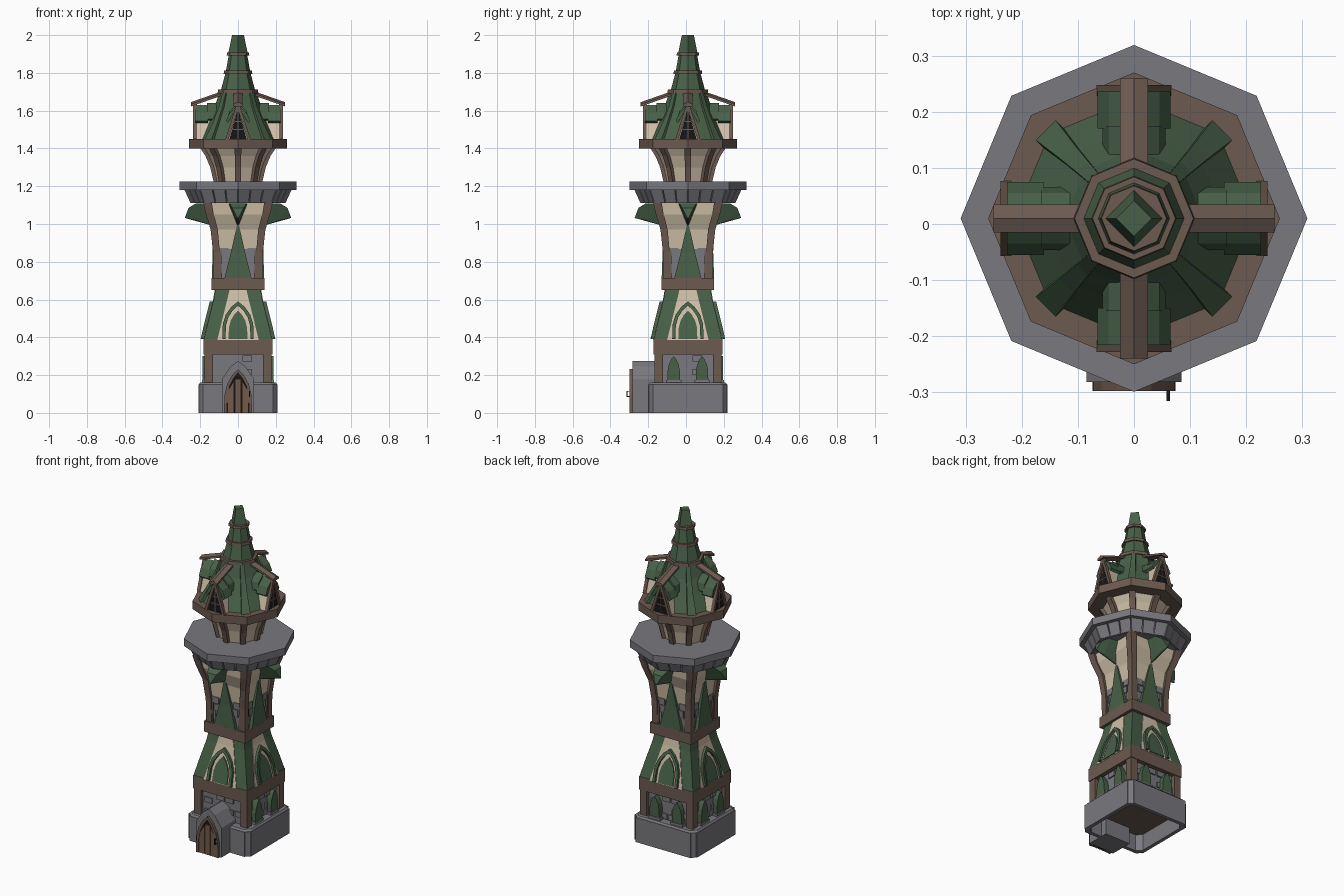
import bpy, bmesh, math, random
from mathutils import Vector

if "Cube" in bpy.data.objects:
    bpy.data.objects.remove(bpy.data.objects["Cube"])
random.seed(4)

def material(name, r, g, b):
    m = bpy.data.materials.new(name)
    m.diffuse_color = (r, g, b, 1)
    m.use_nodes = True
    m.node_tree.nodes["Principled BSDF"].inputs["Base Color"].default_value = m.diffuse_color
    return m

GREEN = material("moss green", 0.065, 0.118, 0.065)
BROWN = material("timber brown", 0.15, 0.102, 0.08)
DOOR = material("door wood", 0.17, 0.105, 0.07)
GRAY = material("stone gray", 0.19, 0.19, 0.21)
CREAM = material("plaster cream", 0.62, 0.52, 0.39)
BLACK = material("window black", 0.008, 0.008, 0.008)

FRONT = [-90]
QUAD = [-90, 0, 90, 180]
DIAG = [-45, 45, 135, 225]
OCT = QUAD + DIAG
CENTRE_Y = 0.01

def build(name, mat, pieces, angles=QUAD):
    """Convex pieces given as (sideways, outward, z), repeated round the tower."""
    bm = bmesh.new()
    for deg in angles:
        a = math.radians(deg)
        d, t = Vector((math.cos(a), math.sin(a), 0)), Vector((-math.sin(a), math.cos(a), 0))
        for pts in pieces:
            vs = [bm.verts.new(d * p[1] + t * p[0] + Vector((0, 0, p[2]))) for p in pts]
            bmesh.ops.convex_hull(bm, input=vs)
    loose = [v for v in bm.verts if not v.link_faces]
    bmesh.ops.delete(bm, geom=loose, context='VERTS')
    bmesh.ops.dissolve_limit(bm, angle_limit=0.01, verts=bm.verts[:], edges=bm.edges[:])
    bmesh.ops.recalc_face_normals(bm, faces=bm.faces[:])
    me = bpy.data.meshes.new(name)
    bm.to_mesh(me)
    bm.free()
    me.materials.append(mat)
    ob = bpy.data.objects.new(name, me)
    ob.location.y = CENTRE_Y
    bpy.context.collection.objects.link(ob)
    return ob

def box(t0, t1, r0, r1, z0, z1):
    return [(t, r, z) for t in (t0, t1) for r in (r0, r1) for z in (z0, z1)]

def mirror(pieces):
    return pieces + [[(-t, r, z) for t, r, z in p] for p in pieces]

def chain(sections):
    return [a + b for a, b in zip(sections, sections[1:])]

def loft(name, mat, rings, n=8):
    """Stacked n-sided rings of (z, size): corner radius, or half width for squares."""
    k, off = (math.sqrt(2), math.pi / 4) if n == 4 else (1, 0)
    secs = [[(k * s * math.cos(off + i * math.tau / n), k * s * math.sin(off + i * math.tau / n), z)
             for i in range(n)] for z, s in rings]
    return build(name, mat, chain(secs), [0])

def rib(path, depth):
    """Curved strip through (outward, z, width)."""
    return chain([[(s * w / 2, r - q, z) for s in (-1, 1) for q in (0, depth)] for r, z, w in path])

def corner_post(path):
    """Square post on a tower corner through (half width, z, thickness)."""
    return chain([[(x, y, z) for x in (h - w, h) for y in (h - w, h)] for h, z, w in path])

def arch(w, h, z0):
    half = [(w, 0), (w * .97, .4 * h), (w * .78, .65 * h), (w * .42, .86 * h)]
    return [(x, z0 + z) for x, z in half] + [(0, z0 + h)] + [(-x, z0 + z) for x, z in half[::-1]]

def arch_plate(w, h, z0, r0, r1, x=0):
    return [(x + t, r, z) for t, z in arch(w, h, z0) for r in (r0, r1)]

# stone base, hollow underneath
build("base_walls", GRAY, [box(-.185, .185, .188, .21, 0, .15)])
build("base_corners", GRAY, [box(-.021, .021, .245, .276, 0, .15)], DIAG)
octo = lambda h, z: [(s * u, q * v, z) for s in (-1, 1) for q in (-1, 1) for u, v in ((h, h - .03), (h - .03, h))]
build("base_top", GRAY, [octo(.21, .13) + octo(.21, .148) + octo(.2, .16)], [0])
build("base_floor", BROWN, [box(-.189, .189, -.189, .189, .1, .131)], [0])

# ground storey walls, bricks, posts and slit windows
loft("lower_wall", GRAY, [(.15, .155), (.32, .155)], 4)
bricks = []
for row in range(4):
    for col in range(4):
        if random.random() < .65:
            x, z = -.12 + col * .062 + (row % 2) * .02, .165 + row * .036
            bricks.append(box(x, x + .05, .15, .161 + random.random() * .004, z, z + .032))
build("lower_bricks", GRAY, bricks)
build("lower_posts", BROWN, corner_post([(.178, .15, .045), (.178, .32, .045)]))
build("slit_windows", GREEN, [arch_plate(.033, .125, .175, .15, .187, x) for x in (-.075, .075)], [0, 90, 180])
build("slit_sills", GRAY, [box(x - .04, x + .04, .15, .19, .155, .175) for x in (-.075, .075)], [0, 90, 180])

# doorway porch, plank door and handle
porch = [(.085, 0), (.085, .18), (.04, .245), (0, .275), (-.04, .245), (-.085, .18), (-.085, 0)]
build("porch", GRAY, [[(x, r, z) for x, z in porch for r in (.15, .292)]], FRONT)
o, i = arch(.074, .232, 0), arch(.058, .212, 0)
build("door_frame", BROWN, [[(p[0], r, p[1]) for p in (o[k], o[k + 1], i[k], i[k + 1]) for r in (.28, .308)]
                           for k in range(len(o) - 1)], FRONT)
build("door_gap", BLACK, [arch_plate(.058, .212, 0, .285, .295)], FRONT)
top = lambda x: .208 - abs(x) * 1.7
planks = [[(x, r, z) for x, z in ((a, 0), (b, 0), (a, top(a)), (b, top(b))) for r in (.285, .305)]
          for a, b in ((-.056, -.02), (-.017, .017), (.02, .056))]
build("door_planks", DOOR, planks, FRONT)
build("door_handle", BLACK, [box(.058, .064, .3, .325, .112, .117), box(.058, .064, .32, .325, .085, .117),
                             box(.058, .064, .305, .325, .085, .089)], FRONT)

# timber belts
loft("lower_belt", BROWN, [(.31, .182), (.39, .182)], 4)
loft("middle_belt", BROWN, [(.65, .139), (.715, .139)], 4)

# flared green storey with plaster panels and pointed windows
FLARE = [(.385, .181), (.46, .164), (.54, .144), (.6, .129), (.66, .119)]
def flare(z):
    for (z0, r0), (z1, r1) in zip(FLARE, FLARE[1:]):
        if z <= z1:
            return r0 + (r1 - r0) * (z - z0) / (z1 - z0)
loft("flared_storey", GREEN, FLARE, 4)
build("plaster_panels", CREAM, rib([(r + .003, z, .22 - .135 * (z - .385) / .275) for z, r in FLARE], .02))
o, i = arch(.083, .2, .39), arch(.066, .178, .39)
build("arch_hoods", GREEN, [[(p[0], flare(p[1]) + q, p[1]) for p in (o[k], o[k + 1], i[k], i[k + 1])
                            for q in (-.01, .018)] for k in range(len(o) - 1)])
build("arch_windows", GREEN, [[(x, flare(z) + q, z) for x, z in arch(.05, .15, .39) for q in (-.01, .009)]])

# waisted upper storey
loft("waist_stone", GRAY, [(.7, .118), (.87, .118)], 4)
build("waist_bricks", GRAY, mirror([box(.03, .075, .11, .124, .79, .83), box(.05, .1, .11, .125, .834, .872),
                                    box(.072, .1, .11, .123, .74, .787)]))
loft("upper_plaster", CREAM, [(.868, .12), (.97, .13), (1.05, .162), (1.12, .168)], 4)
build("waist_posts", BROWN, corner_post([(.13, .7, .036), (.132, .85, .036), (.145, .97, .038),
                                         (.172, 1.06, .042), (.185, 1.12, .045)]))
build("inner_braces", BROWN, mirror([[(x + s, r, z) for x, z, q in ((.085, .7, .127), (.088, .86, .127))
                                      for s in (0, .014) for r in (.1, q)]]))
build("green_spikes", GREEN, rib([(.139, .71, .145), (.134, .85, .075), (.138, 1.01, .004)], .03))
leaf = [[(s * .052, .14, 1.11), (s * .045, .225, 1.108), (s * .03, .262, 1.085), (s * .003, .282, 1.032),
         (s * .012, .225, 1.025), (s * .003, .13, .99)] for s in (-1, 1)]
build("curled_leaves", GREEN, [leaf[0] + leaf[1]])

# stone gallery
loft("gallery_slab", GRAY, [(1.18, .309), (1.224, .309)])
loft("gallery_underside", GRAY, [(1.11, .245), (1.185, .272)])
c8 = math.cos(math.pi / 8)
s8 = math.tan(math.pi / 8)
blocks = []
for k in range(3):
    f0, f1 = (k - 1.5) / 1.5 + .03, (k - .5) / 1.5 - .03
    blocks.append([(f * r * s8, q, z) for f in (f0, f1) for r, z in ((.253 * c8, 1.112), (.285 * c8, 1.182))
                   for q in (r, r - .03)])
build("gallery_blocks", GRAY, blocks, [a + 22.5 for a in OCT])

# lantern room
loft("lantern_plaster", CREAM, [(1.22, .115), (1.3, .133), (1.36, .158), (1.41, .19)])
build("lantern_ribs", BROWN, rib([(.128, 1.22, .03), (.147, 1.3, .032), (.172, 1.36, .034), (.205, 1.41, .036)], .035), OCT)
loft("roof_ring", BROWN, [(1.4, .26), (1.45, .26)])

# tiered spire with timber bands
loft("main_roof", GREEN, [(1.45, .213), (1.54, .163), (1.62, .123), (1.695, .1)])
build("roof_ridges", GREEN, rib([(.222, 1.45, .05), (.17, 1.54, .036), (.13, 1.62, .028), (.104, 1.695, .024)], .03), DIAG)
loft("spire_band_low", BROWN, [(1.692, .108), (1.712, .106)])
loft("spire_lower", GREEN, [(1.71, .09), (1.8, .066)])
loft("spire_band_middle", BROWN, [(1.795, .076), (1.813, .074)])
loft("spire_middle", GREEN, [(1.81, .064), (1.9, .048)])
loft("spire_band_high", BROWN, [(1.892, .06), (1.908, .058)])
build("spire_tip", GREEN, rib([(.036, 1.905, .072), (.0225, 2, .045)], .001)
      + [[(s * w, q * w, z) for s in (-1, 1) for q in (-1, 1) for w, z in ((.036, 1.905), (.0225, 2))]], [45])

# four dormers
build("dormer_walls", CREAM, [[(t, r, z) for t, z in ((-.062, 1.45), (.062, 1.45), (0, 1.63)) for r in (.08, .224)]])
build("dormer_openings", BLACK, [[(t, r, z) for t, z in ((-.046, 1.45), (.046, 1.45), (0, 1.605)) for r in (.22, .229)]])
build("dormer_rafters", BROWN, mirror([[(t, r, z) for t, z in ((.067, 1.448), (.05, 1.448), (.006, 1.64), (-.002, 1.61))
                                        for r in (.218, .238)]]))
build("dormer_lattice", BROWN, [box(-.003, .003, .222, .233, 1.45, 1.6), box(-.03, .03, .222, .233, 1.498, 1.504),
                                box(-.016, .016, .222, .233, 1.54, 1.546)])
tiles = []
for r0, r1, lift, low in ((.16, .226, 0, .065), (.09, .165, .012, .056)):
    tiles.append([(t, r, z + lift) for r in (r0, r1) for t, z in
                  ((0, 1.628), (.012, 1.61), (low, 1.545), (low - .012, 1.535), (.045, 1.588))])
build("dormer_tiles", GREEN, mirror(tiles))
build("dormer_ridges", BROWN, [[(t, r, z + dz) for r, z in ((.25, 1.638), (.09, 1.694))
                                for t, dz in ((-.025, -.016), (.025, -.016), (-.025, -.004), (.025, -.004), (0, .007))]])
